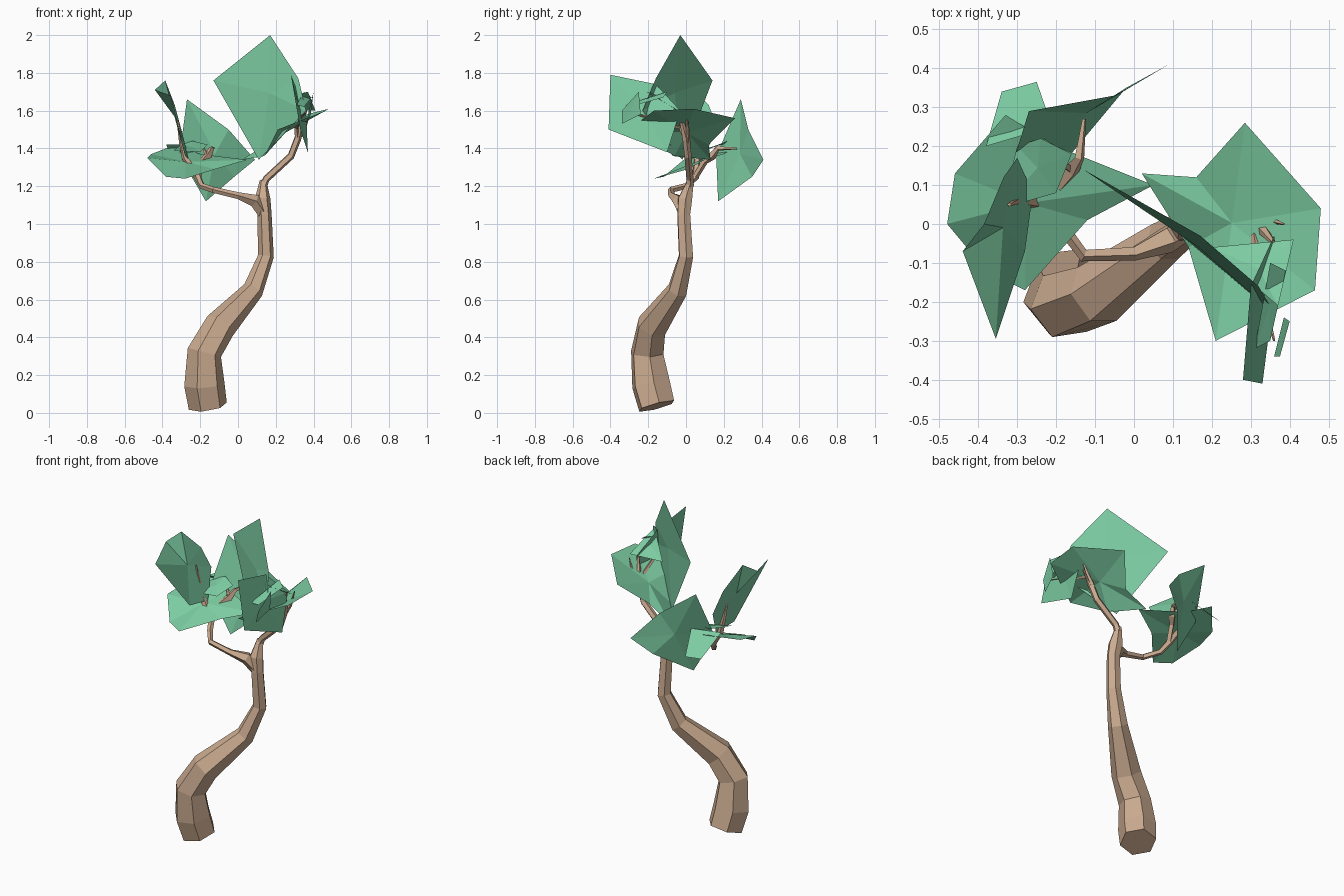
import bpy, bmesh
from math import cos, sin, tau
from mathutils import Vector


def material(name, rgb):
    m = bpy.data.materials.new(name)
    m.diffuse_color = (*rgb, 1)
    return m


BARK = material("bark", (0.60, 0.41, 0.28))
GREEN = material("foliage", (0.20, 0.60, 0.36))


def finish(bm, name, mat):
    me = bpy.data.meshes.new(name)
    bm.to_mesh(me)
    bm.free()
    me.materials.append(mat)
    ob = bpy.data.objects.new(name, me)
    bpy.context.collection.objects.link(ob)
    return ob


def limb(name, path, sides):
    """Tapered faceted tube through (x, y, z, radius) points."""
    bm = bmesh.new()
    pts = [Vector(p[:3]) for p in path]
    rings = []
    side = Vector((1, 0.15, 0.1))
    for i, p in enumerate(pts):
        a, b = pts[max(i - 1, 0)], pts[min(i + 1, len(pts) - 1)]
        t = (b - a).normalized()
        side = (side - t * side.dot(t)).normalized()
        up = t.cross(side)
        rings.append([bm.verts.new(p + path[i][3] * (side * cos(tau * k / sides) + up * sin(tau * k / sides)))
                      for k in range(sides)])
    for r, s in zip(rings, rings[1:]):
        for k in range(sides):
            j = (k + 1) % sides
            bm.faces.new((r[k], r[j], s[j], s[k]))
    bm.faces.new(rings[0][::-1])
    bm.faces.new(rings[-1])
    return finish(bm, name, BARK)


def foliage(name, cards):
    """Flat leaf cards, each a fan around its centre."""
    bm = bmesh.new()
    for card in cards:
        vs = [bm.verts.new(p) for p in card]
        mid = bm.verts.new(sum((v.co for v in vs), Vector()) / len(vs))
        for a, b in zip(vs, vs[1:] + vs[:1]):
            bm.faces.new((a, b, mid))
    return finish(bm, name, GREEN)


# Curved six-sided trunk
limb("trunk", [(-0.16, -0.155, 0.036, 0.103), (-0.178, -0.185, 0.15, 0.108), (-0.178, -0.205, 0.32, 0.092),
               (-0.095, -0.18, 0.46, 0.085), (0.08, -0.045, 0.65, 0.056), (0.148, 0, 0.83, 0.042),
               (0.14, -0.012, 1.05, 0.038), (0.13, -0.005, 1.13, 0.042), (0.133, 0.025, 1.23, 0.018)], 6)

# Main branches
limb("right_branch", [(0.133, 0.02, 1.2, 0.022), (0.15, 0.02, 1.24, 0.02), (0.28, 0.01, 1.36, 0.02),
                      (0.315, 0, 1.45, 0.02), (0.335, -0.02, 1.53, 0.013), (0.36, -0.05, 1.6, 0.006)], 5)
limb("left_branch", [(0.13, -0.01, 1.06, 0.034), (0.085, -0.04, 1.125, 0.036), (0.0, -0.075, 1.15, 0.019),
                     (-0.13, -0.08, 1.18, 0.017), (-0.19, 0.0, 1.2, 0.017), (-0.215, 0.05, 1.25, 0.02),
                     (-0.28, 0.06, 1.35, 0.018), (-0.3, 0.06, 1.43, 0.012), (-0.32, 0.05, 1.55, 0.005)], 5)

# Twigs
limb("left_twig", [(-0.21, 0.05, 1.25, 0.016), (-0.19, 0.1, 1.33, 0.016), (-0.16, 0.14, 1.36, 0.022),
                   (-0.14, 0.17, 1.40, 0.013), (-0.128, 0.27, 1.40, 0.005)], 4)
limb("left_twig_tip", [(-0.16, 0.14, 1.36, 0.014), (-0.19, 0.16, 1.41, 0.004)], 4)
limb("right_twig", [(0.315, 0, 1.45, 0.014), (0.31, -0.03, 1.51, 0.011), (0.33, -0.18, 1.56, 0.008),
                    (0.36, -0.3, 1.59, 0.003)], 4)
limb("right_twig_tip", [(0.3, 0.01, 1.42, 0.014), (0.35, 0.01, 1.5, 0.009), (0.385, 0, 1.6, 0.003)], 4)

# Right crown: upright card, sloping card, side card, small cards
foliage("right_foliage", [
    [(-0.13, 0.14, 1.76), (0.17, -0.03, 2.0), (0.32, -0.16, 1.77), (0.36, -0.23, 1.6), (0.11, -0.02, 1.34)],
    [(0.02, 0.13, 1.34), (0.16, 0.12, 1.42), (0.285, 0.26, 1.56), (0.48, 0.04, 1.61),
     (0.465, -0.17, 1.6), (0.21, -0.3, 1.5), (0.14, -0.06, 1.36)],
    [(0.28, -0.4, 1.79), (0.33, -0.41, 1.5), (0.37, -0.1, 1.38), (0.36, -0.03, 1.6), (0.3, -0.16, 1.74)],
    [(0.2, -0.06, 1.6), (0.41, -0.04, 1.6), (0.37, -0.21, 1.7), (0.3, -0.15, 1.68)],
    [(0.31, -0.32, 1.63), (0.35, -0.3, 1.62), (0.39, -0.12, 1.67), (0.35, -0.1, 1.7)],
    [(0.36, -0.34, 1.53), (0.375, -0.34, 1.6), (0.4, -0.25, 1.7), (0.385, -0.24, 1.58)],
])

# Left crown: level card, rear steep card, outer upright card, small cards
foliage("left_foliage", [
    [(-0.48, 0, 1.35), (-0.46, 0.13, 1.37), (-0.33, 0.28, 1.42), (-0.2, 0.2, 1.37),
     (0.05, 0.1, 1.34), (-0.12, 0.01, 1.29), (-0.28, -0.17, 1.24), (-0.38, -0.12, 1.25)],
    [(-0.27, 0.29, 1.66), (-0.05, 0.33, 1.5), (0.09, 0.41, 1.34), (-0.02, 0.35, 1.25),
     (-0.17, 0.17, 1.12), (-0.31, 0.16, 1.36)],
    [(-0.355, -0.295, 1.68), (-0.44, -0.07, 1.71), (-0.385, 0, 1.76), (-0.335, 0.12, 1.63),
     (-0.3, 0.17, 1.5), (-0.26, 0.08, 1.34), (-0.28, -0.07, 1.36)],
    [(-0.34, 0.04, 1.39), (-0.3, 0.2, 1.42), (-0.24, 0.22, 1.44), (-0.16, 0.18, 1.42), (-0.2, 0.08, 1.38)],
    [(-0.38, 0.2, 1.42), (-0.34, 0.34, 1.3), (-0.25, 0.365, 1.3), (-0.21, 0.25, 1.42)],
])
